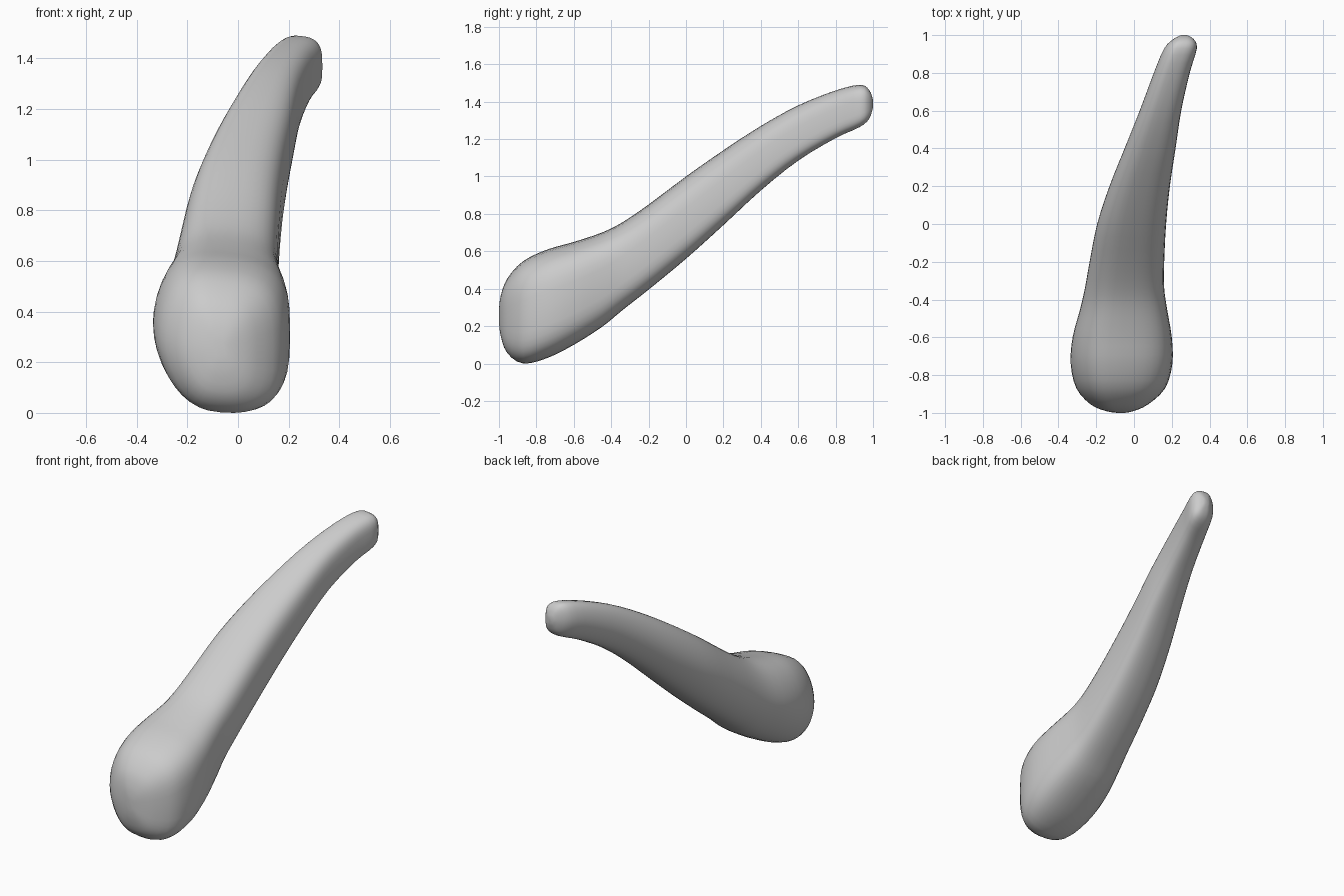
import bpy, bmesh, math

if "Cube" in bpy.data.objects:
    bpy.data.objects.remove(bpy.data.objects["Cube"])

# Cross-sections along the club: y, x min, x max, z bottom, z top
STATIONS = [
    (-1.00, -0.09, -0.05, 0.22, 0.29),
    (-0.99, -0.15, 0.00, 0.145, 0.365),
    (-0.955, -0.23, 0.075, 0.055, 0.455),
    (-0.87, -0.305, 0.165, 0.0, 0.548),
    (-0.74, -0.335, 0.203, 0.03, 0.61),
    (-0.60, -0.325, 0.20, 0.10, 0.65),
    (-0.45, -0.285, 0.175, 0.195, 0.70),
    (-0.34, -0.26, 0.16, 0.285, 0.755),
    (-0.20, -0.235, 0.16, 0.395, 0.85),
    (0.00, -0.195, 0.17, 0.56, 1.00),
    (0.20, -0.13, 0.19, 0.74, 1.14),
    (0.40, -0.05, 0.22, 0.925, 1.27),
    (0.60, 0.03, 0.25, 1.085, 1.38),
    (0.80, 0.105, 0.295, 1.205, 1.46),
    (0.93, 0.16, 0.333, 1.265, 1.49),
    (0.98, 0.21, 0.315, 1.31, 1.462),
    (1.00, 0.25, 0.28, 1.37, 1.41),
]
SIDES, STEPS = 40, 3


def catmull(p0, p1, p2, p3, t):
    return [0.5 * (2 * b + (c - a) * t + (2 * a - 5 * b + 4 * c - d) * t * t
                   + (3 * b - a - 3 * c + d) * t ** 3)
            for a, b, c, d in zip(p0, p1, p2, p3)]


def section(y, x0, x1, z0, z1):
    # Rounded-square outline: boxier on the right, rounder at lower left
    pts = []
    for i in range(SIDES):
        a = math.tau * i / SIDES
        c, s = math.cos(a), math.sin(a)
        e = 2.6 + 0.6 * c + 0.15 * s
        u = math.copysign(abs(c) ** (2 / e), c)
        v = math.copysign(abs(s) ** (2 / e), s)
        pts.append((u, v - 0.08 * u))
    top = max(p[1] for p in pts)
    low = min(p[1] for p in pts)
    return [(x0 + (u + 1) / 2 * (x1 - x0), y,
             z0 + (v - low) / (top - low) * (z1 - z0)) for u, v in pts]


# Smoothly interpolated rings
rings = []
n = len(STATIONS)
for i in range(n - 1):
    four = [STATIONS[min(max(k, 0), n - 1)] for k in range(i - 1, i + 3)]
    for j in range(STEPS):
        rings.append(catmull(*four, j / STEPS))
rings.append(STATIONS[-1])

# Loft the rings into one closed skin
bm = bmesh.new()
loops = [[bm.verts.new(p) for p in section(*r)] for r in rings]
for a, b in zip(loops, loops[1:]):
    for k in range(SIDES):
        m = (k + 1) % SIDES
        bm.faces.new((a[k], a[m], b[m], b[k]))
bm.faces.new(loops[0])
bm.faces.new(loops[-1])
bmesh.ops.recalc_face_normals(bm, faces=bm.faces[:])
for f in bm.faces:
    f.smooth = True
mesh = bpy.data.meshes.new("club")
bm.to_mesh(mesh)
bm.free()
club = bpy.data.objects.new("club", mesh)
bpy.context.collection.objects.link(club)
